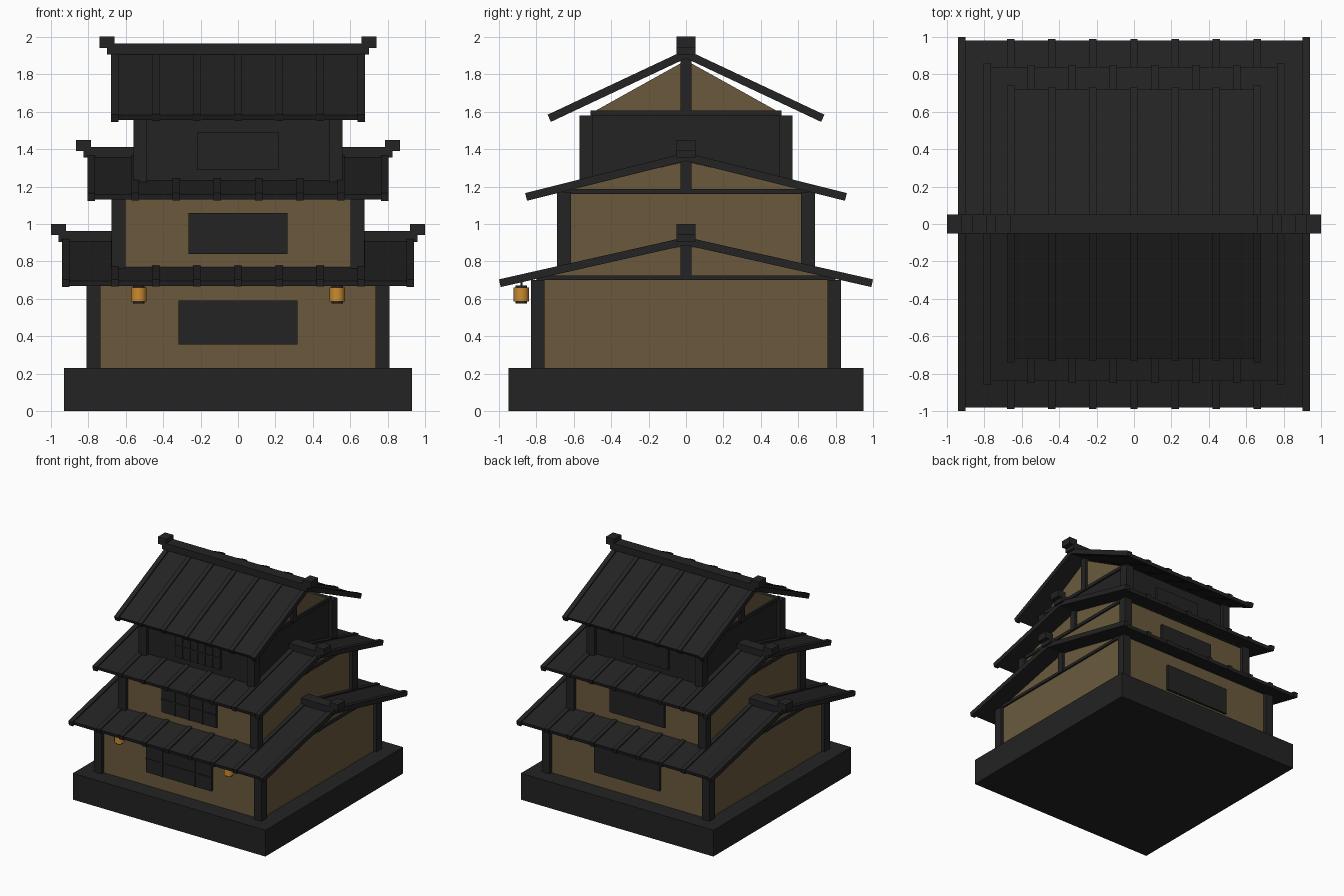
import bpy, math

cube = bpy.data.objects.get("Cube")
if cube:
    bpy.data.objects.remove(cube, do_unlink=True)


def material(name, rgb):
    m = bpy.data.materials.new(name)
    m.use_nodes = True
    colour = (*rgb, 1)
    m.diffuse_color = colour
    m.node_tree.nodes["Principled BSDF"].inputs["Base Color"].default_value = colour
    return m


DARK = material("charcoal timber", (0.0168, 0.0168, 0.0168))
TAN = material("tan plaster", (0.145, 0.102, 0.046))
ORANGE = material("amber paper", (0.6, 0.26, 0.03))


def build(name, verts, faces, mat):
    mesh = bpy.data.meshes.new(name)
    mesh.from_pydata(verts, [], faces)
    mesh.materials.append(mat)
    ob = bpy.data.objects.new(name, mesh)
    bpy.context.collection.objects.link(ob)
    return ob


def extrude_x(name, profile, x0, x1, mat):
    """Extrude a counter-clockwise (y, z) profile along x."""
    n = len(profile)
    verts = [(x, y, z) for x in (x0, x1) for y, z in profile]
    faces = [list(range(n))[::-1], list(range(n, 2 * n))]
    faces += [[i, (i + 1) % n, n + (i + 1) % n, n + i] for i in range(n)]
    return build(name, verts, faces, mat)


def box(name, x0, x1, y0, y1, z0, z1, mat=DARK):
    return extrude_x(name, [(y0, z0), (y1, z0), (y1, z1), (y0, z1)], x0, x1, mat)


def chevron(name, x0, x1, apex, slope, reach, thick):
    """Two sloping boards meeting at the ridge, with square-cut eaves."""
    c = math.cos(math.atan(slope))
    s = math.sin(math.atan(slope))
    tip = apex - slope * reach
    iy, iz = reach - thick * s, tip - thick * c
    profile = [(0, apex - thick / c), (iy, iz), (reach, tip),
               (0, apex), (-reach, tip), (-iy, iz)]
    n = len(profile)
    verts = [(x, y, z) for x in (x0, x1) for y, z in profile]
    # End caps are split at the ridge so they stay convex
    faces = [[3, 2, 1, 0], [0, 5, 4, 3], [6, 7, 8, 9], [9, 10, 11, 6]]
    faces += [[i, (i + 1) % n, n + (i + 1) % n, n + i] for i in range(n)]
    return build(name, verts, faces, DARK)


def walls(tier, wx, wy, z0, z1, mat):
    box(tier + "_walls", -wx, wx, -wy, wy, z0, z1, mat)
    # Corner posts stand slightly proud of the walls
    out, size = 0.03, 0.074
    for sx in (-1, 1):
        for sy in (-1, 1):
            xs = sorted((sx * (wx + out), sx * (wx + out - size)))
            ys = sorted((sy * (wy + out), sy * (wy + out - size)))
            box(tier + "_corner_post", *xs, *ys, z0, z1)


def gable(tier, wx, half, beam_half, z0, z1, apex):
    box(tier + "_tie_beam", -wx - 0.015, wx + 0.015, -beam_half, beam_half, z0, z1)
    extrude_x(tier + "_gable", [(-half, z1), (half, z1), (0, apex)], -wx, wx, TAN)
    for s in (-1, 1):
        xs = sorted((s * (wx - 0.02), s * (wx + 0.02)))
        box(tier + "_king_post", *xs, -0.03, 0.03, z0, apex + 0.01)


def roof(tier, width, apex, slope, reach, ribs):
    chevron(tier + "_roof", -width + 0.02, width - 0.02,
            apex - 0.012, slope, reach - 0.02, 0.028)
    for s in (-1, 1):
        xs = sorted((s * width, s * (width - 0.04)))
        chevron(tier + "_bargeboard", *xs, apex, slope, reach, 0.042)
        xs = sorted((s * (width + 0.06), s * (width - 0.02)))
        box(tier + "_ridge_cap", *xs, -0.05, 0.05, apex + 0.01, apex + 0.07)
    # Battens run from ridge to eave
    for i in range(ribs):
        x = (i - (ribs - 1) / 2) * 0.22
        chevron(tier + "_batten", x - 0.02, x + 0.02,
                apex - 0.002, slope, reach - 0.01, 0.04)
    box(tier + "_ridge_beam", -width - 0.02, width + 0.02,
        -0.05, 0.05, apex - 0.025, apex + 0.033)


def shutters(tier, half, wy, z0, z1, cols, rows):
    for s in (-1, 1):
        ys = sorted((s * (wy - 0.01), s * (wy + 0.02)))
        box(tier + "_shutter", -half, half, *ys, z0, z1)
    # Lattice on the front shutter only
    face, b = -wy - 0.02, 0.006
    for i in range(1, cols):
        x = -half + 2 * half * i / cols
        box(tier + "_lattice_upright", x - b, x + b, face - b, face, z0, z1)
    for i in range(1, rows):
        z = z0 + (z1 - z0) * i / rows
        box(tier + "_lattice_rail", -half, half, face - b, face, z - b, z + b)


def cylinder(name, x, y, z0, z1, r, mat):
    bpy.ops.mesh.primitive_cylinder_add(vertices=12, radius=r, depth=z1 - z0,
                                        location=(x, y, (z0 + z1) / 2))
    ob = bpy.context.object
    ob.name = name
    ob.data.materials.append(mat)
    bpy.ops.object.shade_smooth_by_angle(angle=math.radians(40))


# Foundation
box("foundation", -0.93, 0.93, -0.95, 0.95, 0, 0.23)

# Lower storey
walls("lower", 0.78, 0.80, 0.23, 0.70, TAN)
gable("lower", 0.78, 0.78, 0.80, 0.70, 0.725, 0.885)
roof("lower", 0.94, 0.93, 0.226, 1.0, 7)
shutters("lower", 0.317, 0.80, 0.355, 0.59, 4, 2)

# Middle storey
walls("middle", 0.645, 0.66, 0.74, 1.17, TAN)
gable("middle", 0.645, 0.62, 0.67, 1.16, 1.187, 1.335)
roof("middle", 0.805, 1.38, 0.25, 0.86, 6)
shutters("middle", 0.265, 0.66, 0.84, 1.06, 4, 2)

# Upper storey
walls("upper", 0.53, 0.54, 1.2, 1.58, DARK)
gable("upper", 0.53, 0.48, 0.51, 1.58, 1.608, 1.875)
roof("upper", 0.68, 1.932, 0.47, 0.74, 5)
shutters("upper", 0.218, 0.54, 1.29, 1.49, 6, 2)

# Lanterns under the front eave
for x in (-0.53, 0.53):
    cylinder("lantern_body", x, -0.88, 0.585, 0.66, 0.041, ORANGE)
    cylinder("lantern_base", x, -0.88, 0.575, 0.587, 0.031, DARK)
    cylinder("lantern_lid", x, -0.88, 0.658, 0.672, 0.031, DARK)
    cylinder("lantern_cord", x, -0.88, 0.67, 0.70, 0.006, DARK)
